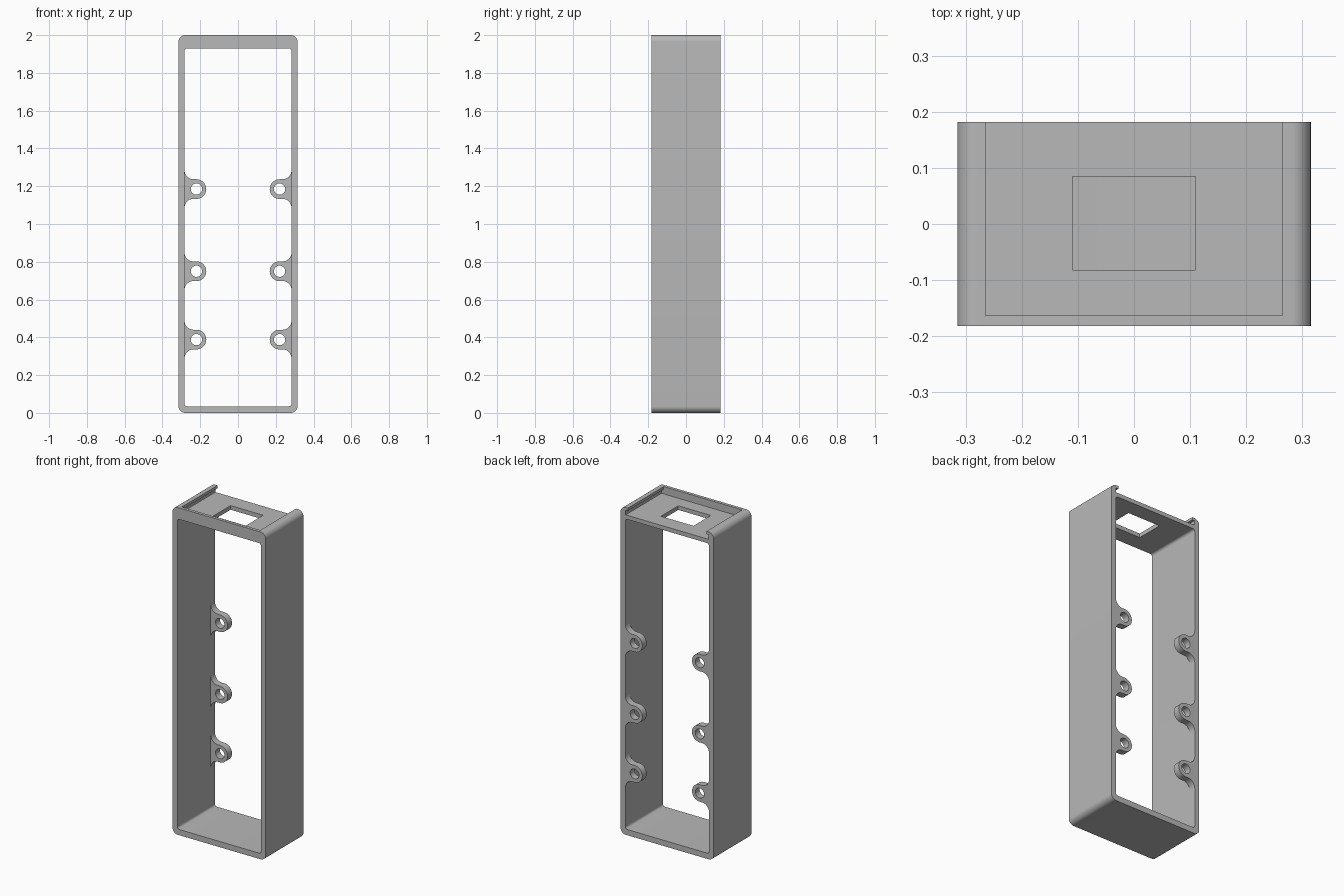
import bpy, bmesh
from math import sin, cos, pi, radians
from mathutils import Vector

if "Cube" in bpy.data.objects:
    bpy.data.objects.remove(bpy.data.objects["Cube"], do_unlink=True)

grey = bpy.data.materials.new("plain_grey")
grey.use_nodes = True
grey.diffuse_color = (0.48, 0.48, 0.48, 1)
grey.node_tree.nodes["Principled BSDF"].inputs["Base Color"].default_value = (0.48, 0.48, 0.48, 1)

HALF_W, HALF_D, INNER = 0.315, 0.182, 0.283


def arc(cx, cz, r, start, end, steps=10):
    """Points along an arc in the x-z plane, angles in degrees."""
    angles = [radians(start + (end - start) * i / steps) for i in range(steps + 1)]
    return [(cx + r * cos(a), cz + r * sin(a)) for a in angles]


def rounded_rect(half, low, high, r):
    points = []
    for i, (cx, cz) in enumerate([(half - r, high - r), (r - half, high - r),
                                  (r - half, low + r), (half - r, low + r)]):
        points += arc(cx, cz, r, i * 90, i * 90 + 90)
    return points


def prism(name, outline, y0, y1):
    """Extrude an x-z outline from y0 to y1."""
    bm = bmesh.new()
    face = bm.faces.new([bm.verts.new((x, y0, z)) for x, z in outline])
    new = bmesh.ops.extrude_face_region(bm, geom=[face])["geom"]
    bmesh.ops.translate(bm, vec=Vector((0, y1 - y0, 0)),
                        verts=[v for v in new if isinstance(v, bmesh.types.BMVert)])
    bmesh.ops.recalc_face_normals(bm, faces=bm.faces)
    mesh = bpy.data.meshes.new(name)
    bm.to_mesh(mesh)
    bm.free()
    mesh.materials.append(grey)
    obj = bpy.data.objects.new(name, mesh)
    bpy.context.collection.objects.link(obj)
    return obj


def box(name, half, low, high, y0, y1):
    return prism(name, [(half, low), (half, high), (-half, high), (-half, low)], y0, y1)


def select(obj):
    bpy.ops.object.select_all(action='DESELECT')
    obj.select_set(True)
    bpy.context.view_layer.objects.active = obj


def cut(obj, cutter):
    mod = obj.modifiers.new("cut", 'BOOLEAN')
    mod.operation, mod.solver, mod.object = 'DIFFERENCE', 'EXACT', cutter
    select(obj)
    bpy.ops.object.modifier_apply(modifier=mod.name)
    bpy.data.objects.remove(cutter, do_unlink=True)


def smooth(obj):
    select(obj)
    bpy.ops.object.shade_smooth_by_angle(angle=radians(30))


# Rectangular tube with rounded corners
frame = prism("frame", rounded_rect(HALF_W, 0, 2, 0.035), -HALF_D, HALF_D)
cut(frame, prism("opening", rounded_rect(INNER, 0.035, 1.93, 0.015), -1, 1))

# Sliding-lid channel in the top: open at the back, undercut below the side lips
SLOT_FLOOR, SLOT_TOP, SLOT_FRONT = 1.955, 1.983, -0.163
lip, under = 0.265, 0.28
channel = [(under, SLOT_FLOOR), (under, SLOT_TOP), (lip, SLOT_TOP), (lip, 2.1)]
channel += [(-x, z) for x, z in reversed(channel)]
cut(frame, prism("channel", channel, SLOT_FRONT, 1))

# Window through the channel floor
cut(frame, box("window", 0.11, 1.9, 2.1, -0.082, 0.085))
smooth(frame)

# Screw tabs along the back edge, flared into the side walls
BOSS_X, BOSS_R, HOLE_R = 0.22, 0.052, 0.03
flare = 0.047
for level, z in (("lower", 0.388), ("middle", 0.75), ("upper", 1.185)):
    for side, sx in (("left", 1), ("right", -1)):
        cx = INNER - flare
        outline = arc(cx, z + BOSS_R + flare, flare, 0, -90)
        outline += arc(BOSS_X, z, BOSS_R, 90, 270, 24)
        outline += arc(cx, z - BOSS_R - flare, flare, 90, 0)
        outline = [(sx * x, pz) for x, pz in outline]
        tab = prism(f"{level}_{side}_screw_tab", outline, 0.14, HALF_D)
        cut(tab, prism("hole", arc(sx * BOSS_X, z, HOLE_R, 0, 348.75, 31), 0, 1))
        smooth(tab)
